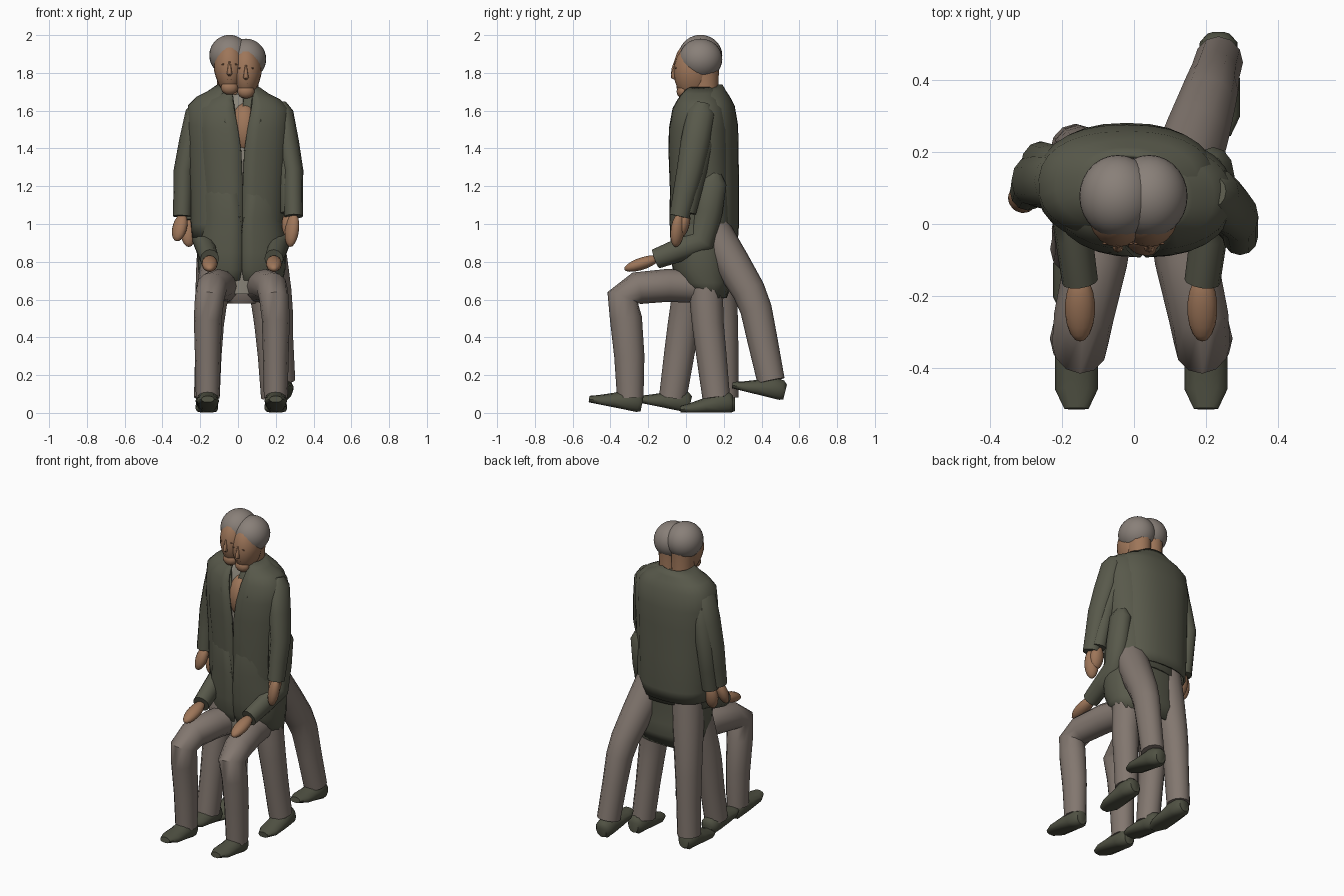
import bpy, bmesh, math
from mathutils import Vector, Matrix

if "Cube" in bpy.data.objects:
    bpy.data.objects.remove(bpy.data.objects["Cube"])


def material(name, rgb):
    m = bpy.data.materials.new(name)
    m.diffuse_color = (*rgb, 1)
    m.use_nodes = True
    m.node_tree.nodes["Principled BSDF"].inputs["Base Color"].default_value = m.diffuse_color
    return m


COAT = material("olive coat", (0.098, 0.1, 0.07))
TROUSER = material("warm grey trousers", (0.225, 0.185, 0.16))
HAIR = material("grey hair", (0.25, 0.215, 0.19))
SKIN = material("skin", (0.34, 0.18, 0.1))
SHIRT = material("grey shirt", (0.25, 0.23, 0.19))
SHOE = material("dark olive shoes", (0.08, 0.083, 0.056))
DARK = material("dark skin details", (0.2, 0.1, 0.055))


def finish(name, bm, mat, angle=50):
    bmesh.ops.recalc_face_normals(bm, faces=bm.faces)
    me = bpy.data.meshes.new(name)
    bm.to_mesh(me)
    bm.free()
    me.materials.append(mat)
    ob = bpy.data.objects.new(name, me)
    bpy.context.collection.objects.link(ob)
    bpy.ops.object.select_all(action='DESELECT')
    bpy.context.view_layer.objects.active = ob
    ob.select_set(True)
    bpy.ops.object.shade_smooth_by_angle(angle=math.radians(angle))
    return ob


def tube(name, pts, mat, n=12, sole=None, move=None):
    """Loft of ellipses (x, y, z, side radius, other radius) along a path."""
    bm = bmesh.new()
    rings = []
    P = [Vector(p[:3]) for p in pts]
    for i, p in enumerate(pts):
        t = (P[min(i + 1, len(P) - 1)] - P[max(i - 1, 0)]).normalized()
        u = Vector((1, 0, 0))
        u = (u - t * u.dot(t)).normalized()
        v = t.cross(u)
        ring = []
        for k in range(n):
            a = math.tau * k / n
            co = P[i] + u * math.cos(a) * p[3] + v * math.sin(a) * p[4]
            if sole is not None:
                co.z = max(co.z, sole)
            ring.append(bm.verts.new(co))
        rings.append(ring)
    for a, b in zip(rings, rings[1:]):
        for k in range(n):
            bm.faces.new((a[k], a[(k + 1) % n], b[(k + 1) % n], b[k]))
    bm.faces.new(rings[0])
    bm.faces.new(rings[-1])
    if move:
        bm.transform(move)
    return finish(name, bm, mat)


def ball(name, c, r, mat, rot=None, cuts=(), seg=20, taper=0):
    bm = bmesh.new()
    bmesh.ops.create_uvsphere(bm, u_segments=seg, v_segments=seg * 2 // 3, radius=1)
    for v in bm.verts:
        if v.co.z < 0:
            v.co.x *= 1 + taper * v.co.z
    m = Matrix.Translation(c) @ (rot or Matrix()) @ Matrix.Diagonal((*r, 1))
    bm.transform(m)
    for co, no in cuts:
        bmesh.ops.bisect_plane(bm, geom=bm.verts[:] + bm.edges[:] + bm.faces[:],
                               plane_co=co, plane_no=no, clear_outer=True)
    return finish(name, bm, mat)


def foot(name, x, y, z=0.0, pitch=0.0):
    """Shoe with a flat sole; y is the ankle, the toe points to -y."""
    pts = [(0, .075, .05, .035, .04), (0, .055, .05, .052, .058), (0, 0, .05, .057, .066),
           (0, -.07, .035, .06, .045), (0, -.15, .022, .06, .03), (0, -.205, .018, .034, .018)]
    m = Matrix.Translation((x, y, z)) @ Matrix.Rotation(pitch, 4, 'X')
    tube(name, pts, SHOE, sole=0.002, move=m)


def leg(name, hip, knee, ankle, hem=.068):
    h, k, a = map(Vector, (hip, knee, ankle))
    pts = [(*h, .1, .1), (*h.lerp(k, .5), .092, .095), (*h.lerp(k, .88), .082, .088),
           (*k.lerp(a, .12), .077, .084), (*k.lerp(a, .5), .07, .08), (*a, hem, .073)]
    tube(name, pts, TROUSER)


def arm(name, sh, el, wr, hand):
    s, e, w, h = map(Vector, (sh, el, wr, hand))
    tube(name + "_sleeve", [(*s.lerp(e, -.16), .03, .04), (*s, .058, .075),
                            (*s.lerp(e, .5), .06, .078), (*e, .056, .07),
                            (*e.lerp(w, .5), .052, .062), (*w, .05, .053)], COAT)
    rot = (h - w).to_track_quat('Z', 'X').to_matrix().to_4x4()
    ball(name + "_hand", w.lerp(h, .45), (.033, .042, (h - w).length * .56), SKIN, rot, seg=14)


def coat(name, cx, rings, n=28):
    """Open coat: rings of (z, y centre, x radius, y radius, half opening in degrees)."""
    bm = bmesh.new()
    rows = []
    for z, cy, rx, ry, gap in rings:
        g = math.radians(gap)
        row = []
        for k in range(n + 1):
            a = g + (math.tau - 2 * g) * k / n
            s, c = math.sin(a), math.cos(a)
            row.append(bm.verts.new((cx + rx * math.copysign(abs(s) ** .85, s),
                                     cy - ry * math.copysign(abs(c) ** .85, c), z)))
        rows.append(row)
    for a, b in zip(rows, rows[1:]):
        for k in range(n):
            bm.faces.new((a[k], a[k + 1], b[k + 1], b[k]))
    ob = finish(name, bm, COAT)
    sol = ob.modifiers.new("cloth", 'SOLIDIFY')
    sol.thickness = .012
    sol.offset = 0


def head(name, x, dy, dz, full=True):
    def at(a, b, c):
        return Vector((x + a, b + dy, c + dz))
    ball(name + "_face", at(0, .035, 1.825), (.084, .1, .143), SKIN, taper=.25)
    tube(name + "_neck", [(*at(0, .11, 1.58), .075, .075), (*at(0, .1, 1.7), .063, .07),
                          (*at(0, .09, 1.84), .07, .085)], SKIN)
    if not full:
        return
    ball(name + "_hair", at(0, .077, 1.893), (.107, .115, .108), HAIR, seg=28,
         cuts=[(at(0, 0, 1.812), (0, 0, -1)), (at(0, -.012, 1.82), (0, -.98, -.17))])
    tube(name + "_nose", [(*at(0, -.055, 1.86), .007, .008), (*at(0, -.065, 1.82), .01, .012),
                          (*at(0, -.066, 1.797), .015, .014), (*at(0, -.055, 1.787), .009, .006)], SKIN, 8)
    ball(name + "_chin", at(0, -.016, 1.722), (.046, .034, .038), SKIN, seg=12)
    ball(name + "_mouth", at(0, -.048, 1.764), (.02, .006, .003), DARK, seg=10)
    for s in (-1, 1):
        ball(name + "_eye", at(s * .032, -.054, 1.845), (.012, .004, .004), DARK, seg=10)


def torso(name, x, y, dz=0, w=1.0, hem=()):
    """Shirt body and open coat; hem adds the lower coat rings."""
    body = [(1.7, .07, .06), (1.63, .17, .1), (1.5, .2, .135), (1.2, .2, .135), (1.0, .19, .13)]
    tube(name + "_shirt", [(x, y, z + dz, a * w, b) for z, a, b in body], SHIRT, 20)
    shape = [(1.735, .0, .085, .078, 36), (1.70, 0, .135, .098, 20), (1.67, 0, .195, .118, 12),
             (1.625, 0, .24, .142, 8), (1.52, 0, .245, .16, 4), (1.4, 0, .24, .162, 1)]
    coat(name + "_coat", x, [(z + dz, y + c, a * w, b, g) for z, c, a, b, g in shape] + list(hem))
    # lapels lying on the chest
    for s in (-1, 1):
        bm = bmesh.new()
        pts = [(.05, -.105, 1.69), (.095, -.115, 1.665), (.095, -.155, 1.56), (.012, -.168, 1.4)]
        vs = [bm.verts.new((x + s * a, y + b, c + dz)) for a, b, c in pts]
        bm.faces.new(vs)
        ob = finish(name + "_lapel", bm, COAT)
        ob.modifiers.new("cloth", 'SOLIDIFY').thickness = .008


# standing figure
head("standing_head", -.045, 0, 0)
torso("standing", -.02, .11, hem=[(1.2, .115, .23, .16, 0), (1.0, .115, .225, .16, 0),
                                  (.93, .115, .22, .155, 2)])
leg("standing_left_leg", (-.11, .14, .98), (-.15, .19, .52), (-.165, .205, .08))
leg("standing_right_leg", (.1, .1, .98), (.16, .11, .52), (.19, .16, .08))
foot("standing_left_shoe", -.165, .185)
foot("standing_right_shoe", .2, .175)
arm("standing_left_arm", (-.22, .12, 1.59), (-.285, .12, 1.28), (-.295, .09, 1.04), (-.325, .05, .91))
arm("standing_right_arm", (.2, .1, 1.58), (.26, .04, 1.28), (.275, 0, 1.06), (.27, -.03, .93))

# walking figure
head("walking_head", .042, 0, -.02)
torso("walking", .025, .075, -.015, hem=[(1.2, .08, .225, .16, 0), (1.02, .085, .22, .16, 0),
                                         (.9, .09, .2, .16, 2)])
leg("walking_left_leg", (-.08, .09, .96), (-.15, -.005, .52), (-.165, -.07, .08))
leg("walking_right_leg", (.135, .13, .98), (.21, .36, .6), (.235, .45, .17))
foot("walking_left_shoe", -.165, -.06, .014, -.2)
foot("walking_right_shoe", .235, .44, .08, -.24)
arm("walking_left_arm", (-.2, .13, 1.58), (-.26, .16, 1.28), (-.265, .13, 1.02), (-.26, .1, .88))
arm("walking_right_arm", (.235, .08, 1.59), (.29, .02, 1.28), (.295, -.035, 1.04), (.275, -.055, .88))

# seated figure, its long coat hanging below the other two
head("seated_head", .035, -.024, -.325, full=False)
torso("seated", .02, .08, -.37, .9, hem=[(.95, .08, .225, .158, 0), (.85, .08, .23, .155, 0),
                                         (.76, .085, .225, .15, 0), (.69, .1, .21, .14, 2),
                                         (.61, .14, .19, .07, 20)])
tube("seated_hips", [(.02, .09, .58, .1, .06), (.02, .09, .63, .17, .09), (.02, .09, .75, .18, .1),
                     (.02, .09, .9, .15, .1)], TROUSER, 16)
for side, s in (("left", -1), ("right", 1)):
    kx = .02 + s * .18
    pts = [(.02 + s * .09, .1, .665, .085, .085), (.02 + s * .125, -.1, .675, .087, .087),
           (.02 + s * .16, -.26, .66, .083, .086), (kx - s * .01, -.335, .61, .078, .086),
           (kx, -.318, .5, .074, .085), (kx, -.3, .3, .068, .08), (kx, -.295, .08, .063, .07)]
    tube("seated_%s_leg" % side, pts, TROUSER)
    foot("seated_%s_shoe" % side, kx, -.316, .014, -.2)
    arm("seated_%s_arm" % side, (.02 + s * .2, .14, 1.22), (.02 + s * .205, .09, .91),
        (.02 + s * .17, -.16, .815), (.02 + s * .17, -.325, .76))
